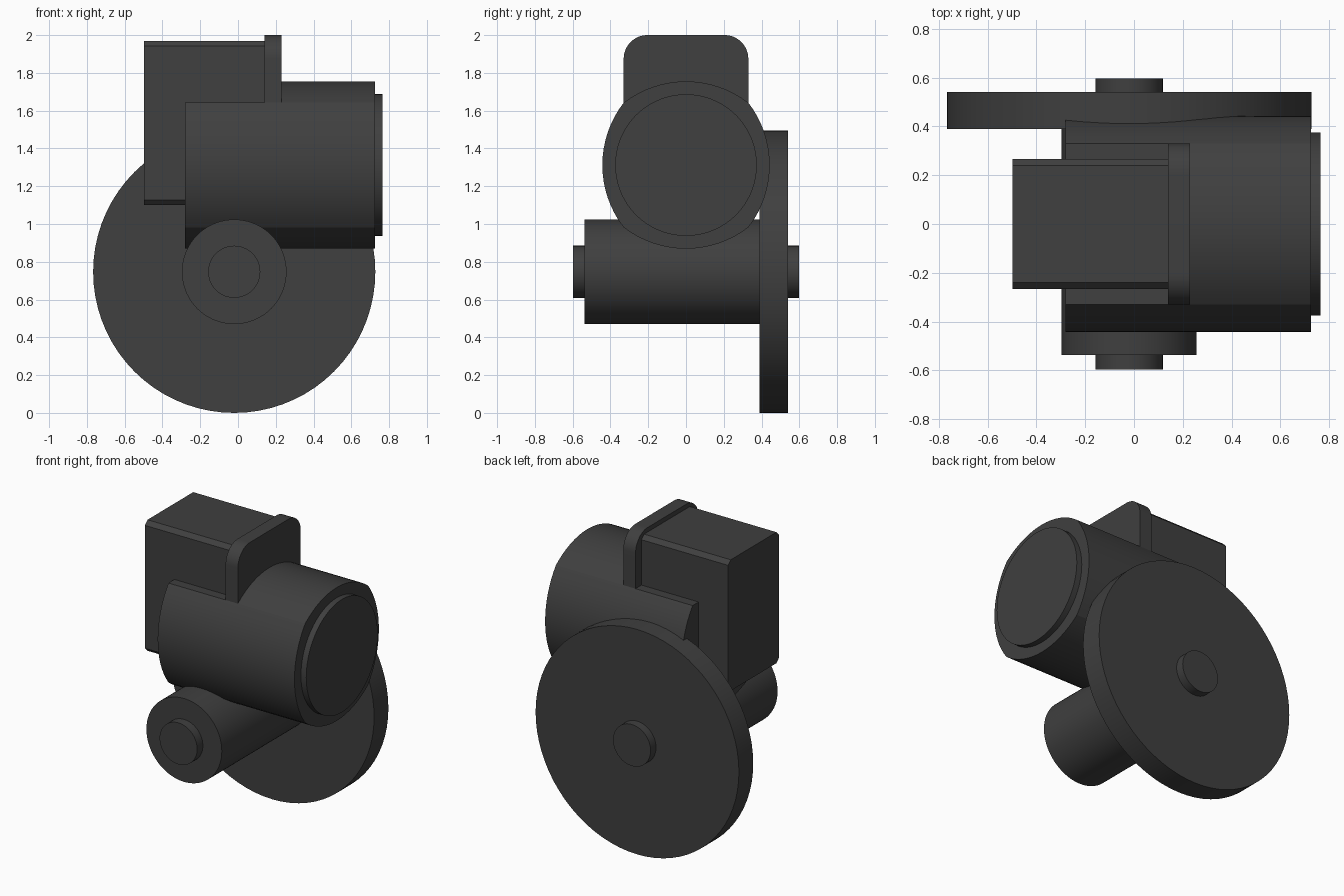
import bpy, bmesh
from math import sin, cos, asin, pi, radians

if "Cube" in bpy.data.objects:
    bpy.data.objects.remove(bpy.data.objects["Cube"])

mat = bpy.data.materials.new("dark_grey")
mat.diffuse_color = (0.05, 0.05, 0.05, 1)
mat.use_nodes = True
mat.node_tree.nodes["Principled BSDF"].inputs["Base Color"].default_value = mat.diffuse_color


def finish(obj):
    obj.data.materials.append(mat)
    bpy.ops.object.select_all(action='DESELECT')
    obj.select_set(True)
    bpy.context.view_layer.objects.active = obj
    bpy.ops.object.shade_smooth_by_angle(angle=radians(11))


def prism(name, profile, x0, x1):
    """Extrude a (y, z) outline along x."""
    bm = bmesh.new()
    face = bm.faces.new([bm.verts.new((x0, y, z)) for y, z in profile])
    ext = bmesh.ops.extrude_face_region(bm, geom=[face])
    moved = [g for g in ext["geom"] if isinstance(g, bmesh.types.BMVert)]
    bmesh.ops.translate(bm, verts=moved, vec=(x1 - x0, 0, 0))
    bmesh.ops.recalc_face_normals(bm, faces=bm.faces[:])
    mesh = bpy.data.meshes.new(name)
    bm.to_mesh(mesh)
    bm.free()
    obj = bpy.data.objects.new(name, mesh)
    bpy.context.collection.objects.link(obj)
    finish(obj)


def circle(y, z, r, start=0.0, sweep=2 * pi, n=72, closed=True):
    count = n if closed else n + 1
    return [(y + r * cos(start + sweep * i / n), z + r * sin(start + sweep * i / n))
            for i in range(count)]


def axle(name, r, y0, y1):
    """Cylinder along y on the wheel axis."""
    bpy.ops.mesh.primitive_cylinder_add(vertices=72, radius=r, depth=y1 - y0,
                                        location=(-0.02, (y0 + y1) / 2, 0.747),
                                        rotation=(pi / 2, 0, 0))
    obj = bpy.context.object
    obj.name = name
    finish(obj)


def bulged_square(zc, half, reach, flat_top=False):
    """Square with outward-bowed sides; the top side can stay flat."""
    sag = reach - half
    R = (half ** 2 + sag ** 2) / (2 * sag)
    a = asin(half / R)
    pts = []
    for k in range(4):
        mid = k * pi / 2
        n = 1 if (flat_top and k == 1) else 16
        off = reach - R
        arc = circle(off * cos(mid), zc + off * sin(mid), R, mid - a, 2 * a, n, False)
        pts += arc[:-1]
    return pts


# Wheel, hub barrel and shaft
axle("wheel_disc", 0.747, 0.39, 0.54)
axle("hub_barrel", 0.277, -0.537, 0.40)
axle("shaft", 0.138, -0.597, 0.597)

# Motor housing: full section in front, flat-topped seat behind the plate
prism("motor_housing", bulged_square(1.312, 0.33, 0.443), 0.20, 0.725)
prism("motor_seat", bulged_square(1.312, 0.33, 0.443, True), -0.28, 0.20)
prism("motor_end_cap", circle(0, 1.312, 0.375), 0.70, 0.764)

# Control box with chamfered long edges
w, c, zb, zt = 0.267, 0.027, 1.10, 1.97
prism("control_box", [(-w, zb + c), (-w + c, zb), (w - c, zb), (w, zb + c),
                      (w, zt - c), (w - c, zt), (-w + c, zt), (-w, zt - c)], -0.497, 0.16)

# Rounded mounting plate
r = 0.125
plate = [(-0.33, 1.45), (0.33, 1.45)]
plate += circle(0.33 - r, 2.0 - r, r, 0, pi / 2, 12, False)
plate += circle(-0.33 + r, 2.0 - r, r, pi / 2, pi / 2, 12, False)
prism("mounting_plate", plate, 0.14, 0.23)
